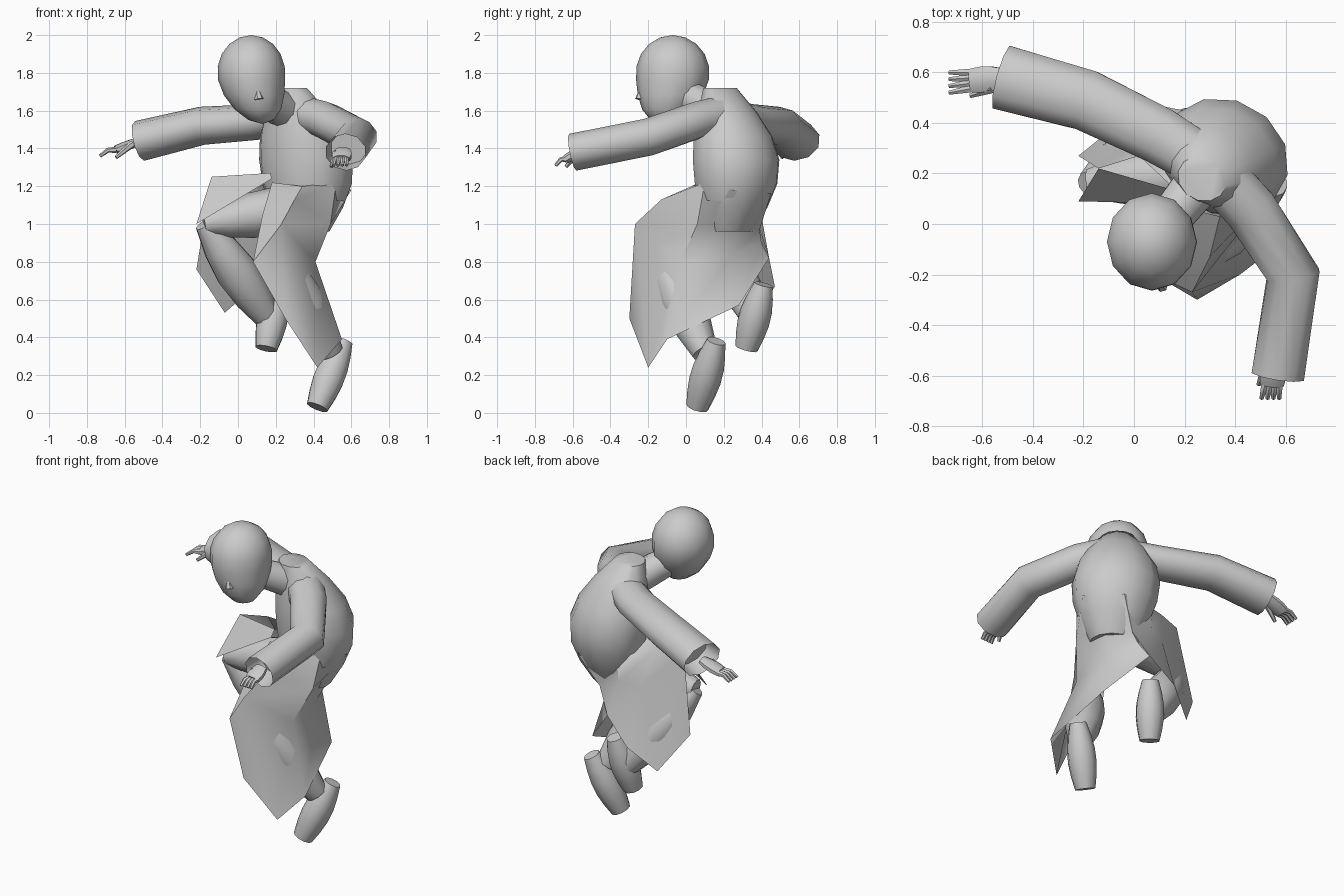
import bpy, bmesh, math
from mathutils import Vector

cube = bpy.data.objects.get("Cube")
if cube:
    bpy.data.objects.remove(cube, do_unlink=True)

shade = (.6, .6, .6, 1)
grey = bpy.data.materials.new("plain_grey")
grey.use_nodes = True
grey.diffuse_color = shade
grey.node_tree.nodes["Principled BSDF"].inputs["Base Color"].default_value = shade
UP = Vector((0, 0, 1))
FORWARD = Vector((0, -1, 0))


def finish(name, bm):
    """Turn a bmesh into a smooth object with crisp folds."""
    mesh = bpy.data.meshes.new(name)
    bm.to_mesh(mesh)
    bm.free()
    mesh.materials.append(grey)
    part = bpy.data.objects.new(name, mesh)
    bpy.context.collection.objects.link(part)
    bpy.ops.object.select_all(action='DESELECT')
    part.select_set(True)
    bpy.context.view_layer.objects.active = part
    bpy.ops.object.shade_smooth_by_angle(angle=math.radians(50))


def limb(name, joints, start, end, bulge=0, flat=1, ref=UP, axis=None, sides=10, hollow=False):
    """Loft a tapering, optionally bulging and flattened tube through joints."""
    bm = bmesh.new()
    loops = []
    last = len(joints) - 1
    for i, joint in enumerate(joints):
        t = i / last
        radius = start + (end - start) * t + bulge * math.sin(math.pi * t)
        along = axis or joints[min(i + 1, last)] - joints[max(i - 1, 0)]
        side = along.cross(ref).normalized()
        depth = side.cross(along).normalized() * flat
        angles = [math.tau * (k + .5) / sides for k in range(sides)]
        loops.append([bm.verts.new(joint + (side * math.cos(a) + depth * math.sin(a)) * radius)
                      for a in angles])
    if hollow:
        # recessed opening at the end of a sleeve
        inset = (joints[-2] - joints[-1]) * .3
        loops.append([bm.verts.new(v.co.lerp(joints[-1], .1) + inset) for v in loops[-1]])
    for near, far in zip(loops, loops[1:]):
        for k in range(sides):
            n = (k + 1) % sides
            bm.faces.new((near[k], near[n], far[n], far[k]))
    bm.faces.new(loops[0])
    bm.faces.new(loops[-1])
    bmesh.ops.recalc_face_normals(bm, faces=bm.faces)
    finish(name, bm)


def divide(start, end, steps, bow=Vector()):
    """Points from start to end along a line that may bow sideways."""
    return [start.lerp(end, i / steps) + bow * math.sin(math.pi * i / steps)
            for i in range(steps + 1)]


def sheet(name, *rows):
    """Cloth panel over a grid of points, listed left to right as seen from outside."""
    bm = bmesh.new()
    grid = [[bm.verts.new(point) for point in row] for row in rows]
    for upper, lower in zip(grid, grid[1:]):
        for k in range(len(upper) - 1):
            bm.faces.new((lower[k], lower[k + 1], upper[k + 1], upper[k]))
    finish(name, bm)


def hand(name, wrist, tip, spread):
    """Flat palm, a fan of four fingers and a drooping thumb."""
    knuckle = wrist.lerp(tip, .6)
    limb(name + "_palm", divide(wrist, knuckle, 3), .04, .05, bulge=.01, flat=.5, sides=8)
    for i in range(4):
        offset = spread * (i - 1.5) / 1.5
        path = divide(knuckle + offset * .8, tip + offset, 2, UP * .015)
        limb(name + "_finger", path, .017, .009, sides=6)
    base = wrist.lerp(knuckle, .3) + spread
    limb(name + "_thumb", [base, knuckle + spread * 1.5 - UP * .04], .02, .01, sides=6)


# head: a ball whose lower half is drawn down to a chin turned slightly left
bm = bmesh.new()
bmesh.ops.create_uvsphere(bm, u_segments=12, v_segments=9, radius=1)
head_centre = Vector((.07, -.07, 1.8))
chin_shift = Vector((.06, -.05, -.07))
for v in bm.verts:
    drop = max(0, -v.co.z) ** 2
    wide = 1 + .1 * drop
    v.co = Vector((v.co.x * .18 * wide, v.co.y * .195 * wide, v.co.z * .2))
    v.co += head_centre + chin_shift * drop
finish("head", bm)
face = head_centre + Vector((.03, -.165, -.08))
limb("nose", [face, face + Vector((.01, -.01, -.06))], .01, .025, sides=6)

# hunched, twisted torso and neck
hips = Vector((.35, .23, .96))
collar = Vector((.27, .18, 1.72))
limb("coat_body", divide(hips, collar, 6, Vector((.05, .06, 0))), .14, .1, bulge=.14,
     flat=.87, ref=Vector((-.5, -.9, 0)), axis=UP, sides=12)
limb("neck", divide(collar - UP * .14, head_centre - UP * .08, 2), .1, .08)

# sleeves with open cuffs, and hands
left_cuff = Vector((.57, -.6, 1.38))
left_shoulder = Vector((.34, .19, 1.58))
limb("left_sleeve", [left_shoulder, Vector((.46, .06, 1.55)), Vector((.63, -.2, 1.46)), left_cuff],
     .11, .11, flat=.9, hollow=True)
hand("left_hand", left_cuff.lerp(left_shoulder, .06), Vector((.54, -.69, 1.31)), Vector((-.035, 0, 0)))
right_cuff = Vector((-.52, .58, 1.44))
right_shoulder = Vector((.25, .26, 1.57))
limb("right_sleeve", [right_shoulder, Vector((.1, .35, 1.54)), Vector((-.19, .49, 1.52)), right_cuff],
     .11, .135, flat=.8, hollow=True)
hand("right_hand", right_cuff, Vector((-.73, .56, 1.36)), Vector((0, -.04, 0)))

# bent legs and downward pointing shoes
legs = {
    "left": (Vector((.36, .22, 1.05)), Vector((.2, -.16, .88)), Vector((.49, .1, .32)),
             Vector((.56, .16, .38)), Vector((.42, .06, .03))),
    "right": (Vector((.32, .21, 1.09)), Vector((-.18, .16, 1)), Vector((.16, .36, .5)),
              Vector((.22, .41, .68)), Vector((.15, .32, .34))),
}
for name, (hip, knee, ankle, heel, toe) in legs.items():
    limb(name + "_thigh", divide(hip, knee, 4), .12, .06, bulge=.03)
    limb(name + "_shin", divide(knee, ankle, 4), .05, .07, bulge=.055, ref=FORWARD)
    limb(name + "_shoe", divide(heel, toe, 5), .05, .06, bulge=.03, ref=FORWARD)

# coat skirts draped over the legs, each pulled to a pointed hem
tail = (.25, .44, .82)
sheet("left_skirt",
      [(.18, .07, 1.22), (.34, .03, 1.2), (.52, .1, 1.22), (.6, .25, 1.18), (.45, .45, 1.16)],
      [(.13, -.08, 1.05), (.3, -.13, 1.13), (.49, .06, 1), (.47, .28, 1), (.34, .39, .97)],
      [(.08, -.2, .8), (.23, -.27, 1), (.41, -.03, .8), (.39, .25, .84), (.3, .4, .9)],
      [(.25, -.3, .5), (.42, -.2, .24), (.55, -.1, .39), (.47, .28, .57), tail])
waist = (.17, .13, 1.27)
lap_corner = (-.14, .22, 1.25)
sheet("right_skirt",
      [(.45, .45, 1.16), (.21, .4, 1.18), waist],
      [(.34, .39, .97), (.2, .4, 1.04), (.02, .27, 1.26)],
      [tail, (.08, .35, 1.02), lap_corner],
      [(.09, .47, .67), (-.07, .39, .53), (-.22, .27, .76)])
sheet("front_flap", [lap_corner, waist], [(-.22, .09, 1), (.18, .08, 1.24)])
